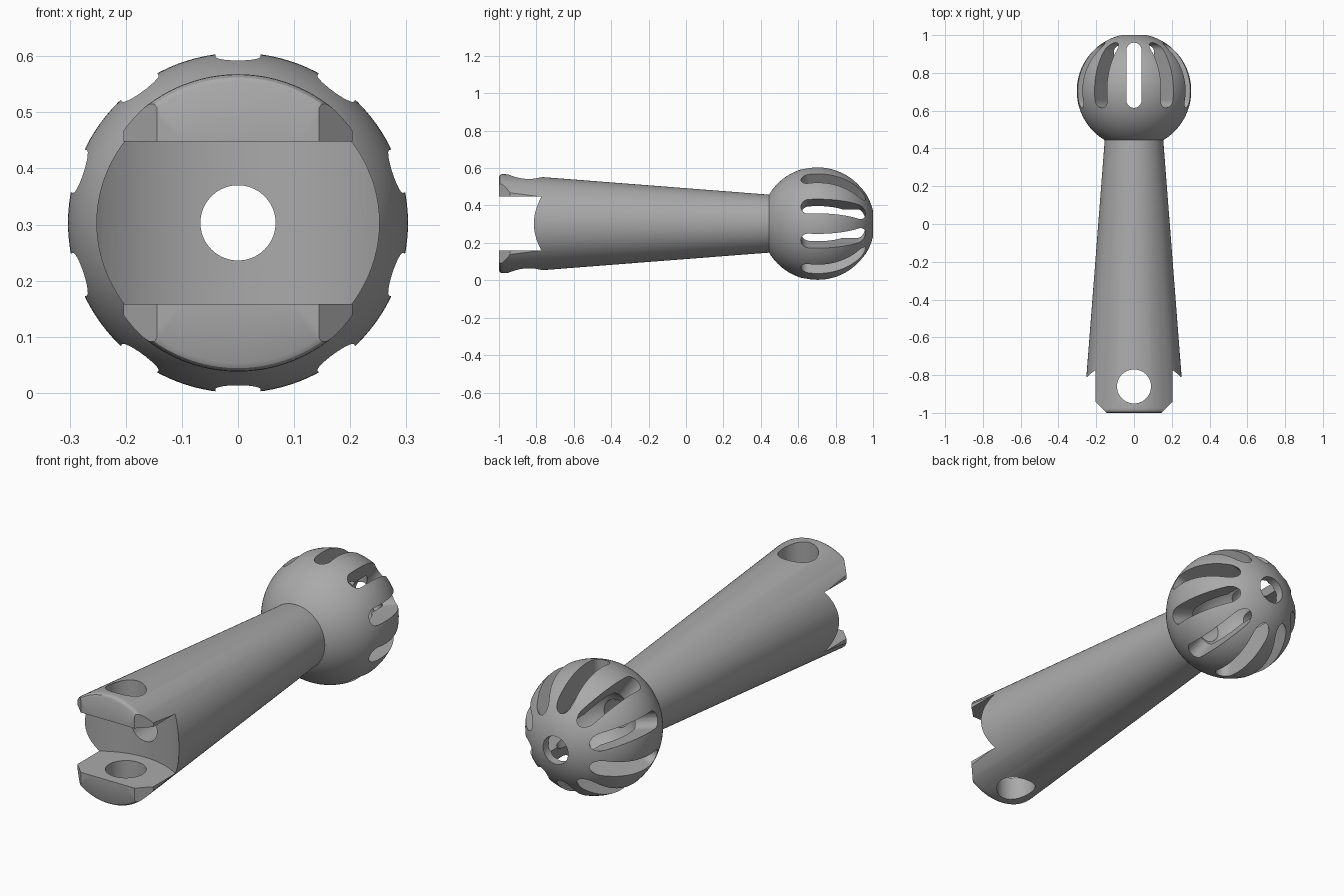
import bpy, bmesh, math
from mathutils import Matrix, Vector

if "Cube" in bpy.data.objects:
    bpy.data.objects.remove(bpy.data.objects["Cube"])

AXIS = 0.303                     # height of the long axis
BORE = 0.067
NECK_R = 0.155
BALL_R, BALL_Y, CAVITY_R = 0.303, 0.7045, 0.185
NECK_Y = BALL_Y - math.sqrt(BALL_R**2 - NECK_R**2)

grey = bpy.data.materials.new("plain grey")
grey.use_nodes = True
colour = (0.4, 0.4, 0.4, 1)
grey.diffuse_color = colour
grey.node_tree.nodes["Principled BSDF"].inputs["Base Color"].default_value = colour


def make(name, bm):
    bmesh.ops.recalc_face_normals(bm, faces=bm.faces)
    mesh = bpy.data.meshes.new(name)
    bm.to_mesh(mesh)
    bm.free()
    ob = bpy.data.objects.new(name, mesh)
    bpy.context.collection.objects.link(ob)
    mesh.materials.append(grey)
    return ob


def revolve(name, profile, steps=96):
    """Spin a closed (radius, y) outline about the long axis."""
    bm = bmesh.new()
    vs = [bm.verts.new((r, y, AXIS)) for r, y in profile]
    es = [bm.edges.new((v, vs[i - 1])) for i, v in enumerate(vs)]
    bmesh.ops.spin(bm, geom=vs + es, cent=(0, 0, AXIS), axis=(0, 1, 0),
                   angle=math.tau, steps=steps)
    bmesh.ops.remove_doubles(bm, verts=bm.verts, dist=1e-5)
    return make(name, bm)


def prism(outline, height, matrix):
    """Extrude an outline symmetrically along local z."""
    bm = bmesh.new()
    face = bm.faces.new([bm.verts.new((x, y, -height / 2)) for x, y in outline])
    top = bmesh.ops.extrude_face_region(bm, geom=[face])["geom"]
    bmesh.ops.translate(bm, vec=(0, 0, height),
                        verts=[g for g in top if isinstance(g, bmesh.types.BMVert)])
    bm.transform(matrix)
    return make("cutter", bm)


def arc(radius, cx, cy, start, end, n):
    return [(cx + radius * math.cos(start + (end - start) * i / n),
             cy + radius * math.sin(start + (end - start) * i / n)) for i in range(n + 1)]


def cut(ob, cutter):
    mod = ob.modifiers.new("cut", 'BOOLEAN')
    mod.operation, mod.solver, mod.object = 'DIFFERENCE', 'EXACT', cutter
    bpy.context.view_layer.update()
    old = ob.data
    ob.data = bpy.data.meshes.new_from_object(
        ob.evaluated_get(bpy.context.evaluated_depsgraph_get()))
    ob.modifiers.clear()
    bpy.data.meshes.remove(old)
    bpy.data.objects.remove(cutter)


level = Matrix.Translation((0, 0, AXIS))

# Tapered handle with a rounded front rim and a long bore
handle = revolve("handle", [(BORE, NECK_Y), (NECK_R, NECK_Y), (0.265, -0.976),
                            (0.264, -0.986), (0.259, -0.995), (0.25, -1), (BORE, -1)])

# Fork gap with a dished floor, then the cross pin hole
cut(handle, prism(arc(0.36, 0, -1.07, 0, math.tau * 127 / 128, 127), 0.29, level))
cut(handle, prism(arc(0.09, 0, -0.86, 0, math.tau * 63 / 64, 63), 1, level))

# Straight prong sides with chamfered corners
for s in (1, -1):
    side = [(0.204, -0.79), (0.204, -0.94), (0.14, -1.004), (0.14, -1.1), (0.4, -1.1), (0.4, -0.79)]
    for z in (0.29, -0.29):
        cut(handle, prism([(s * x, y) for x, y in side], 0.3,
                          Matrix.Translation((0, 0, AXIS + z))))

# Hollow ball with an opening at the back
def ball_arc(radius, r0, r1, n):
    a0 = -math.acos(r0 / radius)
    return arc(radius, 0, BALL_Y, a0, math.acos(r1 / radius), n)

ball = revolve("slotted_ball", ball_arc(BALL_R, NECK_R, BORE, 48)
               + ball_arc(CAVITY_R, BORE, BORE, 32)[::-1]
               + [(BORE, NECK_Y)], 120)

# Ten rounded slots, cut as five opposite pairs
slot = arc(0.04, 0, 0.92, 0, math.pi, 16) + arc(0.04, 0, 0.655, math.pi, math.tau, 16)
for k in range(5):
    cut(ball, prism(slot, 0.8, level @ Matrix.Rotation(math.tau * k / 10, 4, 'Y')))

# Smooth shading with crisp cut edges
bpy.ops.object.select_all(action='DESELECT')
for ob in (handle, ball):
    ob.select_set(True)
    bpy.context.view_layer.objects.active = ob
bpy.ops.object.shade_smooth_by_angle(angle=math.radians(30))
